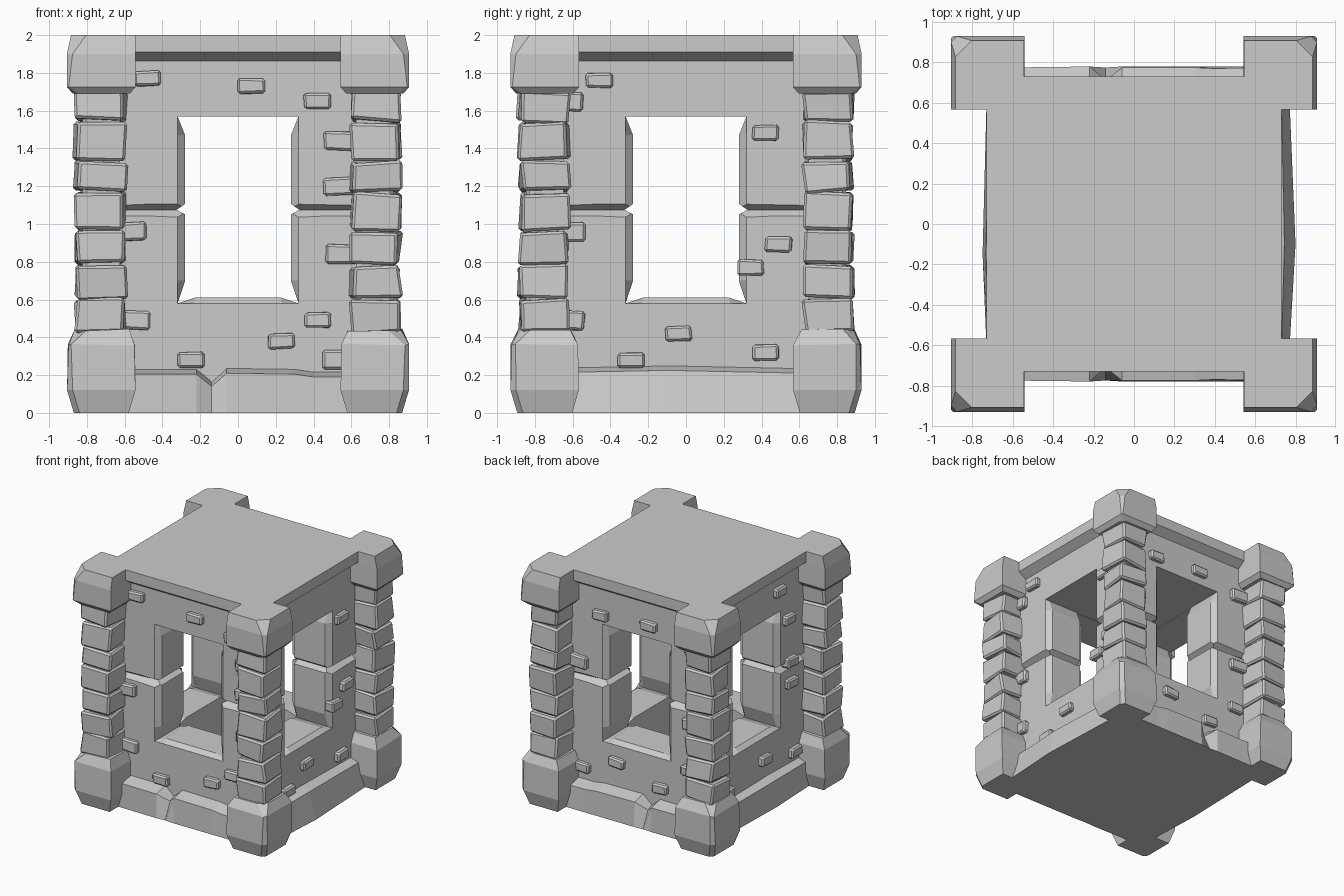
import bpy, bmesh, random
from math import pi
from mathutils import Matrix, Vector

if "Cube" in bpy.data.objects:
    bpy.data.objects.remove(bpy.data.objects["Cube"])

rng = random.Random(4)


def turn(k):
    return Matrix.Rotation(k * pi / 2, 4, 'Z')


def finish(name, bm, mat=Matrix()):
    bmesh.ops.transform(bm, matrix=mat, verts=bm.verts[:])
    bmesh.ops.recalc_face_normals(bm, faces=bm.faces[:])
    me = bpy.data.meshes.new(name)
    bm.to_mesh(me)
    bm.free()
    ob = bpy.data.objects.new(name, me)
    bpy.context.collection.objects.link(ob)
    return ob


def loft(name, rings, mat=Matrix()):
    """Closed solid through a list of equal-length point rings."""
    bm = bmesh.new()
    rows = [[bm.verts.new(p) for p in r] for r in rings]
    n = len(rows[0])
    for a, b in zip(rows, rows[1:]):
        for i in range(n):
            j = (i + 1) % n
            bm.faces.new((a[i], a[j], b[j], b[i]))
    bm.faces.new(rows[0])
    bm.faces.new(rows[-1])
    return finish(name, bm, mat)


def stone(name, size, jitter, bevel, mat):
    """Irregular box with narrow chamfers."""
    bm = bmesh.new()
    bmesh.ops.create_cube(bm, size=1)
    for v in bm.verts:
        v.co = Vector(c * s + rng.uniform(-j, j)
                      for c, s, j in zip(v.co, size, jitter))
    bmesh.ops.bevel(bm, geom=bm.edges[:], offset=bevel, segments=1,
                    affect='EDGES', profile=0.5)
    return finish(name, bm, mat)


def square(h, z):
    return [(-h, -h, z), (h, -h, z), (h, h, z), (-h, h, z)]


# Wall core, later hollowed by the cutters
core = loft("wall_core", [square(.66, 0), square(.66, 1.9)])
cutters = [loft("room_cutter", [square(.33, .05), square(.33, 1.575)])]

# Window opening: plain outer rectangle, then the chipped inner outline
outer = [(-.32, .58), (-.23, .58), (.23, .58), (.32, .58), (.32, .70),
         (.32, 1.47), (.32, 1.57), (-.32, 1.57), (-.32, 1.47), (-.32, .70)]
inner = [(-.32, .58), (-.23, .61), (.23, .61), (.32, .58), (.28, .70),
         (.28, 1.47), (.32, 1.57), (-.32, 1.57), (-.28, 1.47), (-.28, .70)]
for k in range(4):
    steps = [(outer, -.72), (outer, -.66), (inner, -.62), (inner, -.30)]
    cutters.append(loft("window_cutter",
                        [[(x, y, z) for x, z in p] for p, y in steps], turn(k)))
    # Horizontal joint across the wall and through the window jamb
    for s in (-1, 1):
        cutters.append(loft("joint_cutter", [
            [(s * u, -.70, 1.065 + h), (s * u, -.70, 1.065 - h),
             (s * u, -.66 + d, 1.075)]
            for u, h, d in ((.26, .06, .06), (.64, .06, .035))], turn(k)))
        cutters.append(loft("jamb_joint_cutter", [
            [(s * .26, y, 1.12), (s * .26, y, 1.04), (s * .325, y, 1.075)]
            for y in (-.71, -.29)], turn(k)))

bpy.context.view_layer.objects.active = core
for c in cutters:
    c.hide_render = True
    m = core.modifiers.new("cut", 'BOOLEAN')
    m.operation, m.solver, m.object = 'DIFFERENCE', 'EXACT', c
    bpy.ops.object.modifier_apply(modifier=m.name)
    bpy.data.objects.remove(c)

# Roof slab with a sloped underside
loft("roof_slab", [square(.655, 1.86), square(.73, 1.91), square(.73, 2.0)])

# Base trims: sections are (position, bottom depth, top depth, height)
cracked = [(-.62, .775, .775, .235), (-.22, .78, .78, .235), (-.14, .775, .71, .17),
           (-.06, .78, .775, .24), (.30, .78, .775, .235), (.40, .78, .77, .22),
           (.62, .78, .775, .22)]
bulged = [(-.62, .77, .73, .245), (-.1, .80, .745, .255), (.62, .77, .73, .24)]
slim = [(-.62, .73, .72, .24), (.15, .75, .735, .25), (.62, .73, .72, .24)]
mirrored = [(-u, a, b, z) for u, a, b, z in reversed(cracked)]
for k, sections in enumerate((cracked, bulged, mirrored, slim)):
    loft("base_trim", [[(u, -.55, 0), (u, -a, 0), (u, -b, z - .03), (u, -.64, z),
                        (u, -.55, z)] for u, a, b, z in sections], turn(k))

# Corner piers: big foot block, stacked stones, cap block


def pier_ring(h, c, z, j=0):
    """Square with its outward corner cut by c."""
    pts = [(-h, -h), (h - c, -h), (h, -h + c), (h, h), (-h, h)]
    return [(x + rng.uniform(-j, j), y + rng.uniform(-j, j),
             z + rng.uniform(-j, j)) for x, y in pts]


levels = [.42, .605, .785, .965, 1.17, 1.335, 1.54, 1.71]
for k, (sx, sy) in enumerate(((1, -1), (1, 1), (-1, 1), (-1, -1))):
    place = Matrix.Translation((sx * .724, sy * .748, 0)) @ turn(k)
    loft("foot_block", [pier_ring(.145, .03, 0), pier_ring(.181, .03, .12),
                        pier_ring(.176, .02, .36, .006),
                        pier_ring(.14, .06, .44, .008)], place)
    for i, (a, b) in enumerate(zip(levels, levels[1:])):
        lean = Matrix.Rotation(rng.uniform(-.08, .08), 4, 'Z') \
            @ Matrix.Rotation(rng.uniform(-.05, .05), 4, 'X') \
            @ Matrix.Rotation(rng.uniform(-.05, .05), 4, 'Y')
        at = Matrix.Translation((.004, -.004, (a + b) / 2))
        stone("pier_stone", (.255, .255, b - a - .008), (.012, .012, .008), .014,
              place @ at @ lean)
    # mortar core behind the stones
    loft("pier_core", [pier_ring(.10, .02, .3), pier_ring(.10, .02, 1.8)], place)
    loft("cap_block", [pier_ring(.15, .03, 1.69), pier_ring(.182, .01, 1.725),
                       pier_ring(.182, .03, 1.90),
                       [(x, y, z) for x, y, z in
                        ((-.18, -.16, 2), (.08, -.16, 2), (.16, -.08, 2),
                         (.16, .18, 2), (-.18, .18, 2))]], place)

# Raised bricks scattered on each wall: front, right, back, left
bricks = [
    [(-.48, 1.77), (.07, 1.73), (.42, 1.65), (.54, 1.44), (.54, 1.20), (-.57, .96),
     (.55, .84), (-.55, .49), (.42, .49), (.23, .38), (-.25, .28), (.53, .28)],
    [(-.46, 1.76), (-.63, 1.65), (.42, 1.48), (-.62, .96), (.49, .89), (.34, .77),
     (-.62, .49), (-.04, .42), (-.29, .28), (.42, .32)],
    [(-.33, 1.65), (.12, 1.68), (-.54, 1.21), (-.5, .32), (-.18, .44), (.23, .33),
     (.54, 1.6), (.53, .95), (.5, .55)],
    [(.3, 1.75), (.42, 1.47), (.45, 1.1), (.45, .92), (.1, .4), (.5, .32),
     (-.4, .3), (-.55, .9), (-.5, 1.7)]]
for k, spots in enumerate(bricks):
    for u, z in spots:
        wide = .17 if abs(u) > .52 else .14
        tilt = Matrix.Rotation(rng.uniform(-.06, .06), 4, 'Y')
        stone("wall_brick", (wide, .08, wide * .58), (.005, .003, .005), .012,
              turn(k) @ Matrix.Translation((u, -.66, z)) @ tilt)
